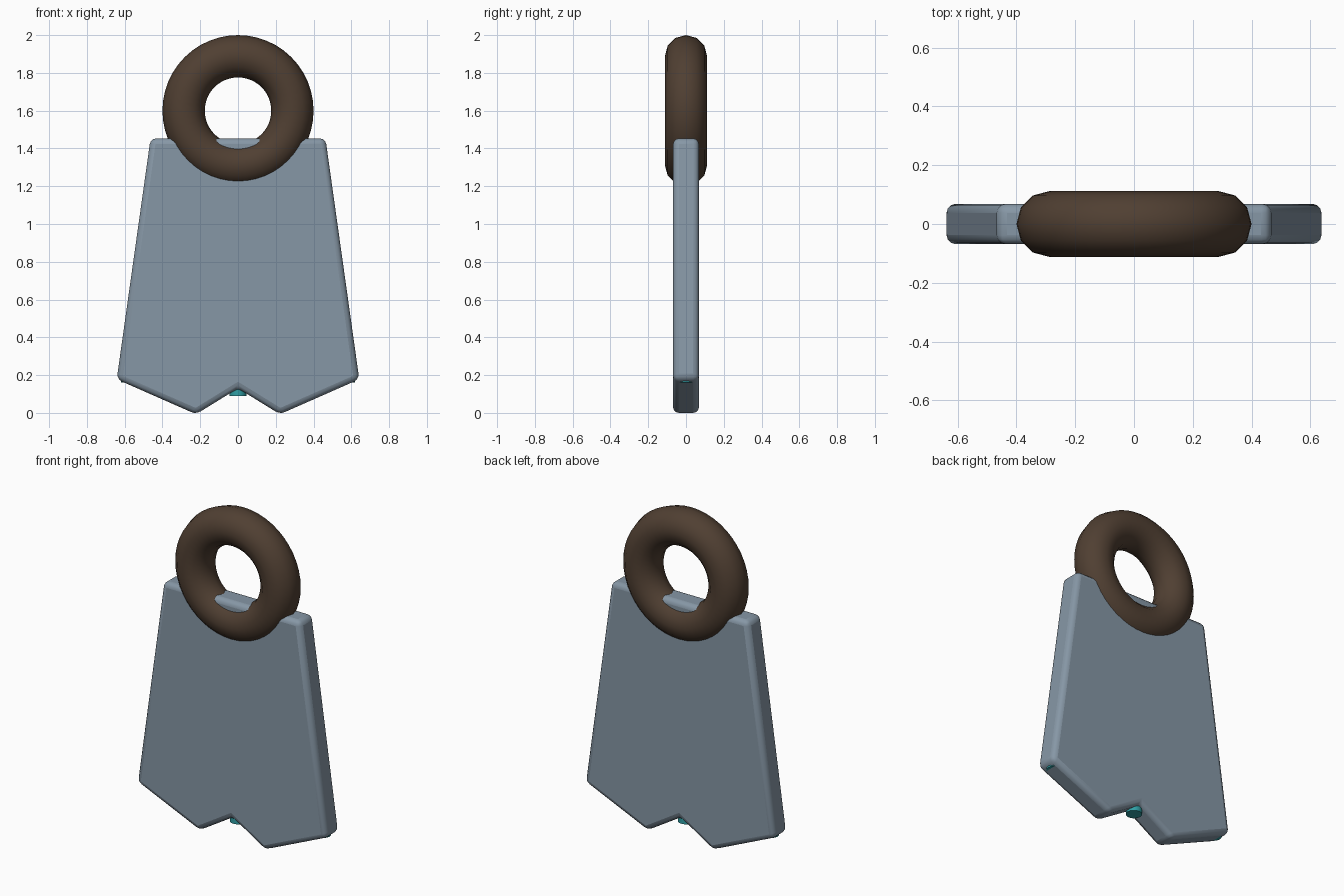
import bpy, bmesh, math

if "Cube" in bpy.data.objects:
    bpy.data.objects.remove(bpy.data.objects["Cube"])


def finish(obj, name, color, angle=40):
    obj.name = name
    mat = bpy.data.materials.new(name + "_material")
    mat.diffuse_color = (*color, 1)
    mat.use_nodes = True
    mat.node_tree.nodes["Principled BSDF"].inputs["Base Color"].default_value = mat.diffuse_color
    obj.data.materials.append(mat)
    bpy.ops.object.select_all(action='DESELECT')
    obj.select_set(True)
    bpy.context.view_layer.objects.active = obj
    bpy.ops.object.shade_smooth_by_angle(angle=math.radians(angle))
    return obj


# Tapered plate with a notched lower edge, extruded through its thickness
half = [(0.463, 1.453), (0.642, 0.178), (0.222, -0.007)]
outline = half + [(0, 0.13)] + [(-x, z) for x, z in reversed(half)]
T = 0.068
bm = bmesh.new()
face = bm.faces.new([bm.verts.new((x, -T, z)) for x, z in outline])
ext = bmesh.ops.extrude_face_region(bm, geom=[face])
bmesh.ops.translate(bm, vec=(0, 2 * T, 0),
                    verts=[g for g in ext["geom"] if isinstance(g, bmesh.types.BMVert)])
bmesh.ops.recalc_face_normals(bm, faces=bm.faces)
mesh = bpy.data.meshes.new("plate")
bm.to_mesh(mesh)
bm.free()
plate = bpy.data.objects.new("plate", mesh)
bpy.context.collection.objects.link(plate)
bevel = plate.modifiers.new("rounded_edges", 'BEVEL')
bevel.width = 0.03
bevel.segments = 3
bevel.limit_method = 'ANGLE'
finish(plate, "plate", (0.24, 0.31, 0.38))

# Upright ring sunk into the top edge
bpy.ops.mesh.primitive_torus_add(major_radius=0.288, minor_radius=0.112,
                                 major_segments=48, minor_segments=12,
                                 location=(0, 0, 1.6), rotation=(math.pi / 2, 0, 0))
finish(bpy.context.object, "ring", (0.08, 0.05, 0.032), 60)

# Small studs that peek out of the lower edge
for name, x, z in (("left_stud", -0.575, 0.16), ("middle_stud", 0, 0.09), ("right_stud", 0.575, 0.16)):
    bpy.ops.mesh.primitive_cylinder_add(vertices=16, radius=0.045, depth=0.08,
                                        location=(x, 0, z + 0.04))
    finish(bpy.context.object, name, (0.03, 0.35, 0.38))
